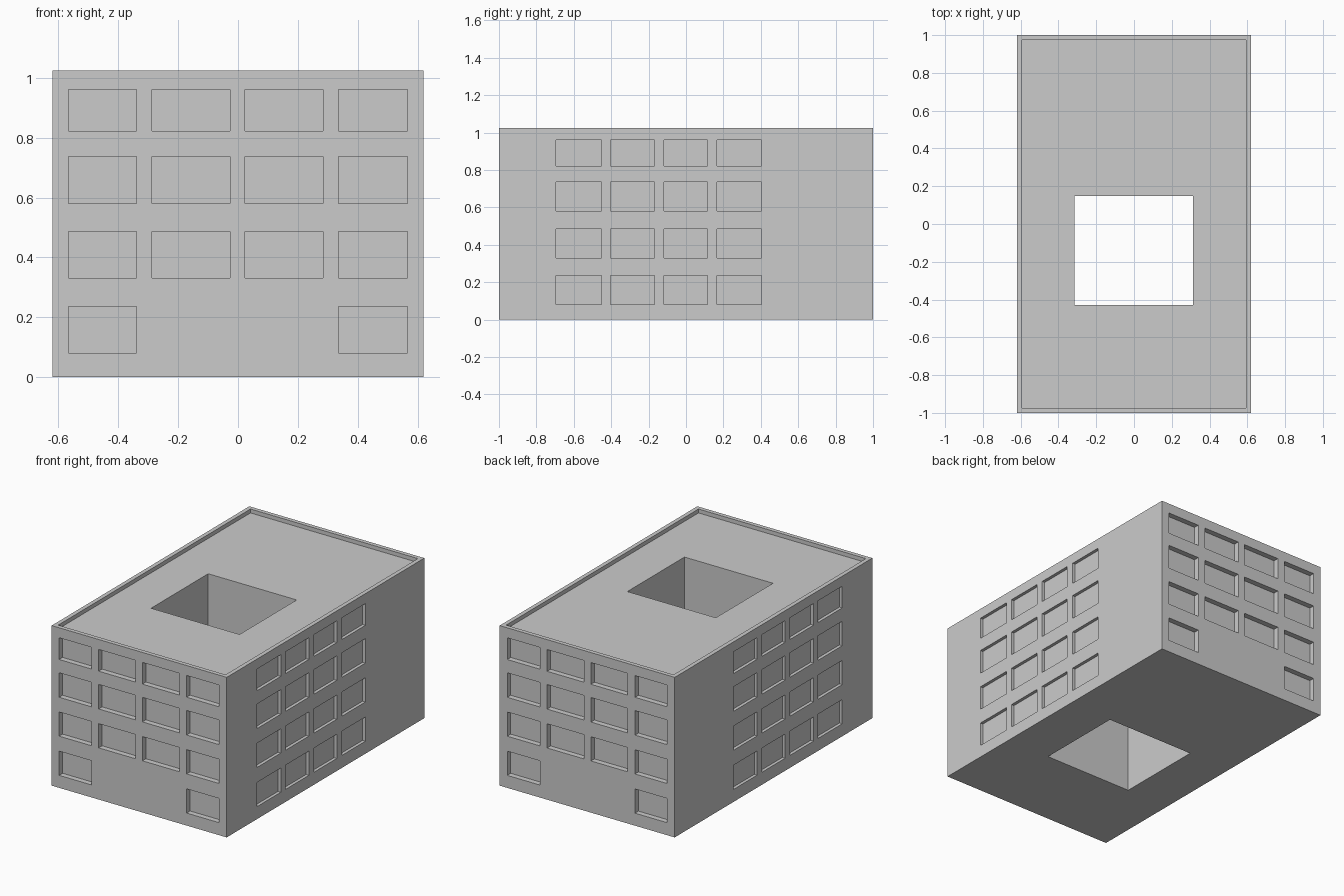
import bpy, bmesh
from mathutils import Matrix

if "Cube" in bpy.data.objects:
    bpy.data.objects.remove(bpy.data.objects["Cube"])

W, L, H = 0.62, 1.0, 1.025          # half width, half length, height
RIM, ROOF_DROP = 0.027, 0.025       # parapet thickness, roof below its top
FRONT_DEPTH, SIDE_DEPTH = 0.035, 0.02

ROWS = [(0.08, 0.235), (0.331, 0.486), (0.58, 0.737), (0.822, 0.961)]
FRONT_COLS = [(-0.567, -0.339), (-0.287, -0.027), (0.023, 0.284), (0.336, 0.566)]
SIDE_COLS = [(-0.695, -0.452), (-0.405, -0.168), (-0.118, 0.114), (0.166, 0.404)]


def add_box(bm, x, y, z):
    """Add a box given its (low, high) range on each axis."""
    spans = [b - a for a, b in (x, y, z)]
    mids = [(a + b) / 2 for a, b in (x, y, z)]
    bmesh.ops.create_cube(bm, size=1, matrix=Matrix.Translation(mids) @ Matrix.Diagonal((*spans, 1)))


def make_object(name, bm):
    mesh = bpy.data.meshes.new(name)
    bm.to_mesh(mesh)
    bm.free()
    obj = bpy.data.objects.new(name, mesh)
    bpy.context.collection.objects.link(obj)
    return obj


# Building block
bm = bmesh.new()
add_box(bm, (-W, W), (-L, L), (0, H))
building = make_object("building", bm)

# Cutter for the sunken roof
bm = bmesh.new()
add_box(bm, (-W + RIM, W - RIM), (-L + RIM, L - RIM), (H - ROOF_DROP, H + 0.2))
roof_cutter = make_object("roof_cutter", bm)

# Cutter for the open courtyard
bm = bmesh.new()
add_box(bm, (-0.315, 0.312), (-0.43, 0.148), (-0.2, H + 0.3))
courtyard_cutter = make_object("courtyard_cutter", bm)

# Cutter for all window recesses, same on opposite walls
bm = bmesh.new()
for r, z in enumerate(ROWS):
    for c, x in enumerate(FRONT_COLS):
        if r == 0 and c in (1, 2):
            continue                # blank entrance wall on the ground floor
        add_box(bm, x, (-L - 0.1, -L + FRONT_DEPTH), z)
        add_box(bm, x, (L - FRONT_DEPTH, L + 0.1), z)
    for y in SIDE_COLS:
        add_box(bm, (-W - 0.1, -W + SIDE_DEPTH), y, z)
        add_box(bm, (W - SIDE_DEPTH, W + 0.1), y, z)
window_cutter = make_object("window_cutter", bm)

# Carve the block, then drop the cutters
cutters = [roof_cutter, courtyard_cutter, window_cutter]
for cutter in cutters:
    mod = building.modifiers.new(cutter.name, 'BOOLEAN')
    mod.operation = 'DIFFERENCE'
    mod.solver = 'EXACT'
    mod.object = cutter
    cutter.hide_render = True
bpy.context.view_layer.objects.active = building
for cutter in cutters:
    bpy.ops.object.modifier_apply(modifier=cutter.name)
    bpy.data.objects.remove(cutter)
